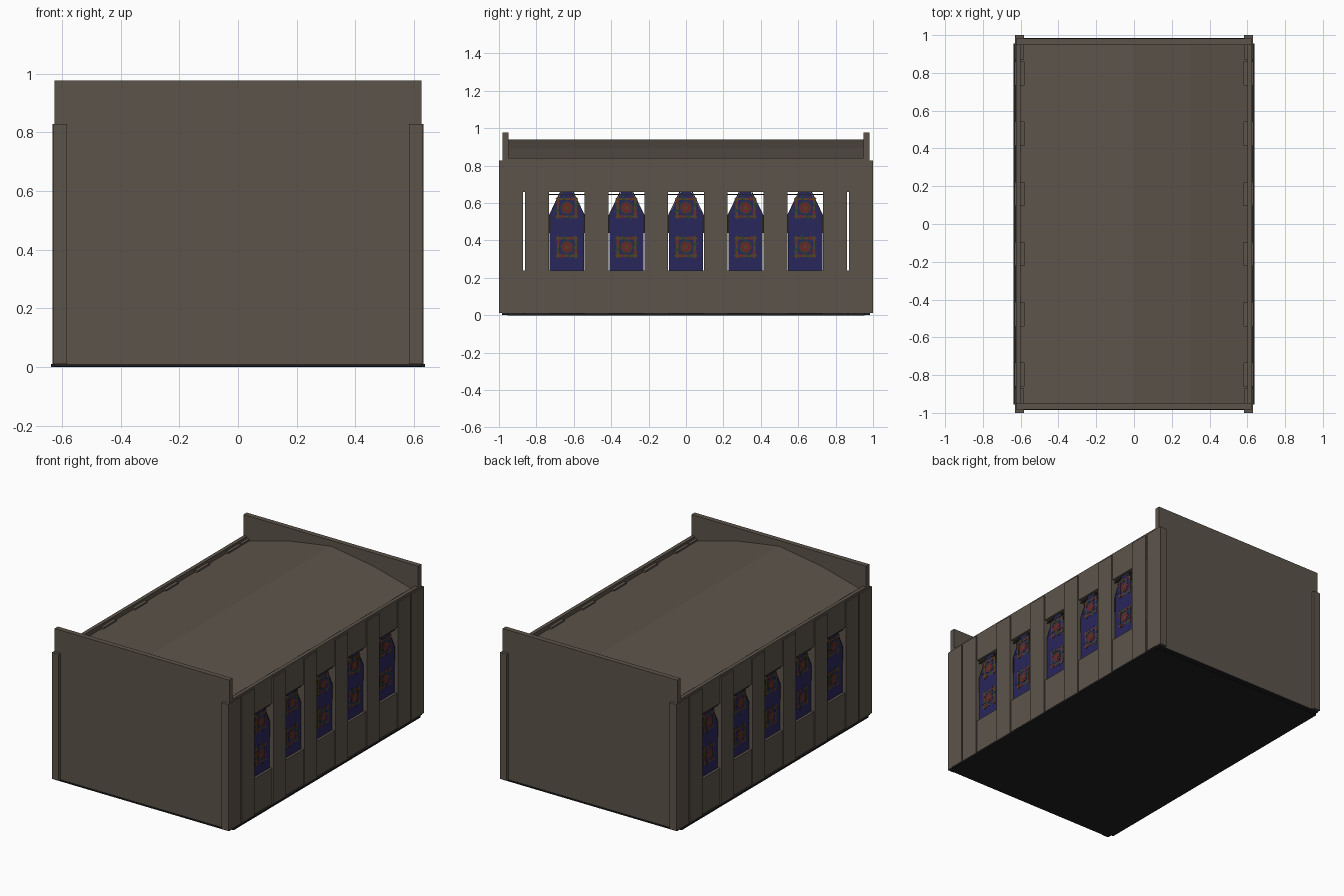
import bpy, bmesh, math

if "Cube" in bpy.data.objects:
    bpy.data.objects.remove(bpy.data.objects["Cube"])


def material(name, rgb):
    m = bpy.data.materials.new(name)
    m.diffuse_color = (*rgb, 1)
    m.use_nodes = True
    m.node_tree.nodes["Principled BSDF"].inputs["Base Color"].default_value = m.diffuse_color
    return m


STONE = material("brown stone", (0.108, 0.088, 0.070))
FLOOR = material("black floor", (0.014, 0.014, 0.014))
BLUE = material("blue glass", (0.022, 0.020, 0.105))
RED = material("red glass", (0.135, 0.020, 0.024))
GOLD = material("gold glass", (0.095, 0.050, 0.018))
GREEN = material("green glass", (0.022, 0.050, 0.028))
LEAD = material("dark lead", (0.02, 0.018, 0.015))


def finish(name, bm, mat, mirror=""):
    bmesh.ops.recalc_face_normals(bm, faces=bm.faces[:])
    me = bpy.data.meshes.new(name)
    bm.to_mesh(me)
    bm.free()
    me.materials.append(mat)
    ob = bpy.data.objects.new(name, me)
    bpy.context.collection.objects.link(ob)
    if mirror:
        mod = ob.modifiers.new("mirror", "MIRROR")
        mod.use_axis = [a in mirror for a in "xyz"]
    return ob


def add_prism(bm, pts, lo, hi, axis):
    """Extrude a 2D outline along x (points are y, z) or y (points are x, z)."""
    def place(p, t):
        return (t, p[0], p[1]) if axis == "x" else (p[0], t, p[1])
    a = [bm.verts.new(place(p, lo)) for p in pts]
    b = [bm.verts.new(place(p, hi)) for p in pts]
    bm.faces.new(a)
    bm.faces.new(b[::-1])
    for i in range(len(pts)):
        j = (i + 1) % len(pts)
        bm.faces.new((a[i], a[j], b[j], b[i]))


def rect(y0, y1, z0, z1):
    return [(y0, z0), (y1, z0), (y1, z1), (y0, z1)]


def box(name, x, y, z, mat, mirror=""):
    bm = bmesh.new()
    add_prism(bm, rect(*y, *z), x[0], x[1], "x")
    return finish(name, bm, mat, mirror)


# Floor and end walls
box("floor", (-0.637, 0.637), (-0.955, 0.955), (0, 0.011), FLOOR)
box("floor_underside", (-0.625, 0.625), (-0.985, 0.985), (0.002, 0.011), FLOOR)
box("end_wall", (-0.625, 0.625), (0.948, 0.981), (0.011, 0.977), STONE, "y")

# Side walls: sill course, top course, corner piers
box("lower_side_wall", (0.60, 0.624), (-0.95, 0.95), (0.011, 0.24), STONE, "x")
box("upper_side_wall", (0.60, 0.624), (-0.95, 0.95), (0.66, 0.842), STONE, "x")
box("corner_pier", (0.582, 0.631), (0.872, 1.0), (0.011, 0.828), STONE, "xy")

# Pillars between the windows
WINDOWS = [-0.637, -0.318, 0, 0.318, 0.637]
bm = bmesh.new()
for c in (-0.797, -0.478, -0.159, 0.159, 0.478, 0.797):
    add_prism(bm, rect(c - 0.064, c + 0.064, 0.011, 0.828), 0.58, 0.632, "x")
finish("window_pillars", bm, STONE, "x")

# Faceted roof slab
top = [(-0.605, 0.812), (-0.3, 0.893), (0, 0.94), (0.3, 0.893), (0.605, 0.812)]
bm = bmesh.new()
add_prism(bm, top + [(x, z - 0.015) for x, z in reversed(top)], -0.95, 0.95, "y")
finish("roof", bm, STONE)

# Pointed window glass
XG = 0.606


def plate(bm, pts, half):
    add_prism(bm, pts, XG - half, XG + half, "x")


bm = bmesh.new()
for c in WINDOWS:
    half = [(0.092, 0.24), (0.092, 0.535), (0.052, 0.615), (0.028, 0.66)]
    plate(bm, [(c + y, z) for y, z in half] + [(c - y, z) for y, z in reversed(half)], 0.002)
finish("window_glass", bm, BLUE, "x")


# Rose motifs on the glass
def ring_point(cy, cz, r, a):
    return (cy + r * math.cos(a), cz + r * math.sin(a))


gold, red, green = bmesh.new(), bmesh.new(), bmesh.new()
for c in WINDOWS:
    for z in (0.365, 0.575):
        # square frame with a small diamond on each corner
        o, t = 0.047, 0.012
        for s in (-1, 1):
            plate(gold, rect(c - o, c + o, z + s * o - t / 2, z + s * o + t / 2), 0.003)
            plate(gold, rect(c + s * o - t / 2, c + s * o + t / 2, z - o, z + o), 0.0031)
            for u in (-1, 1):
                plate(gold, [ring_point(c + s * o, z + u * o, 0.014, k * math.pi / 2)
                             for k in range(4)], 0.0035)
        # round bloom and inner ring
        plate(green, [ring_point(c, z, 0.036, k * math.pi / 4) for k in range(8)], 0.003)
        plate(red, [ring_point(c, z, 0.029, k * math.pi / 5) for k in range(10)], 0.004)
        plate(gold, [ring_point(c, z, 0.011, k * math.pi / 3) for k in range(6)], 0.0045)
        # leaves radiating past the frame
        for k in range(8):
            a = k * math.pi / 4 + 0.3
            leaf = [ring_point(c, z, 0.045, a - 0.2), ring_point(c, z, 0.073, a),
                    ring_point(c, z, 0.045, a + 0.2)]
            plate(red if k % 2 else green, leaf, 0.0038)
finish("rose_frames", gold, GOLD, "x")
finish("rose_petals", red, RED, "x")
finish("rose_leaves", green, GREEN, "x")

# Thin tracery bars in the window heads
bm = bmesh.new()
for c in WINDOWS:
    plate(bm, rect(c - 0.096, c + 0.096, 0.642, 0.648), 0.0025)
    for s in (-1, 1):
        plate(bm, [(c + s * 0.096, 0.535), (c + s * 0.092, 0.535),
                   (c + s * 0.03, 0.66), (c + s * 0.036, 0.66)], 0.0028)
        plate(bm, rect(c + s * 0.0925 - 0.004, c + s * 0.0925 + 0.004, 0.44, 0.535), 0.0024)
finish("window_tracery", bm, LEAD, "x")
